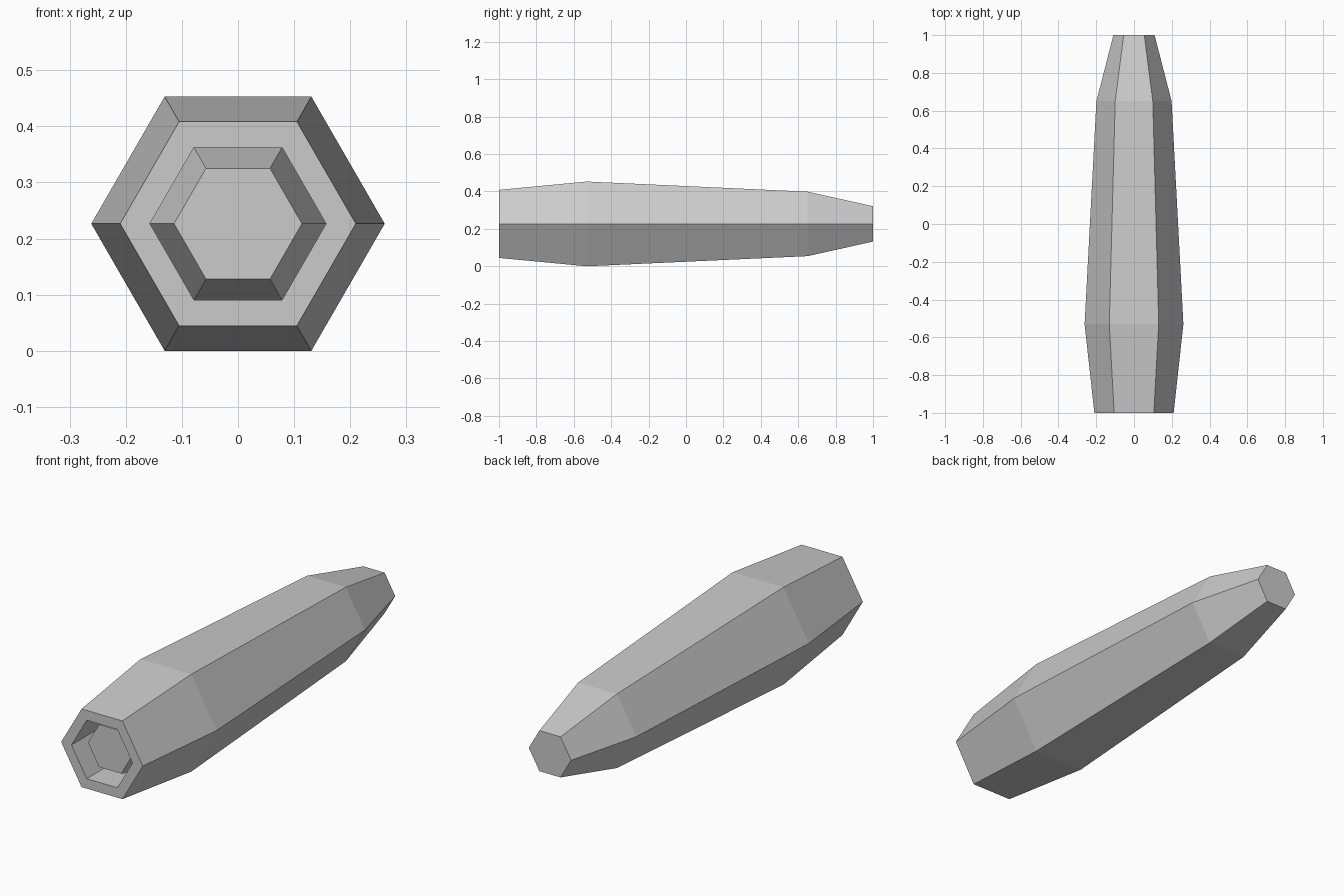
import bpy, bmesh
from math import cos, sin, pi

cube = bpy.data.objects.get("Cube")
if cube:
    bpy.data.objects.remove(cube, do_unlink=True)

# Single flat grey
grey = bpy.data.materials.new("plain_grey")
grey.use_nodes = True
color = (0.6, 0.6, 0.6, 1)
grey.diffuse_color = color
grey.node_tree.nodes["Principled BSDF"].inputs["Base Color"].default_value = color

SIDES = 6
MID_Z = 0.2265

# (radius, y) from the raised core, out of the socket, along the body to the back
PROFILE = [
    (0.114, -0.94),   # core tip
    (0.157, -0.80),   # socket floor
    (0.157, -1.00),   # socket rim
    (0.210, -1.00),   # front edge
    (0.2615, -0.53),  # widest ring
    (0.199, 0.65),    # shoulder
    (0.109, 1.00),    # back edge
]


def lathe_hexagon(name, profile):
    """Sweep the profile around the y axis with flat sides and closed ends."""
    bm = bmesh.new()
    rings = []
    for r, y in profile:
        angles = [2 * pi * i / SIDES for i in range(SIDES)]
        rings.append([bm.verts.new((r * cos(a), y, MID_Z + r * sin(a))) for a in angles])
    for a, b in zip(rings, rings[1:]):
        for i in range(SIDES):
            j = (i + 1) % SIDES
            bm.faces.new((a[i], a[j], b[j], b[i]))
    bm.faces.new(rings[0])
    bm.faces.new(rings[-1])
    bmesh.ops.recalc_face_normals(bm, faces=bm.faces)
    mesh = bpy.data.meshes.new(name)
    bm.to_mesh(mesh)
    bm.free()
    mesh.materials.append(grey)
    obj = bpy.data.objects.new(name, mesh)
    bpy.context.collection.objects.link(obj)
    return obj


lathe_hexagon("hexagonal_body", PROFILE)
